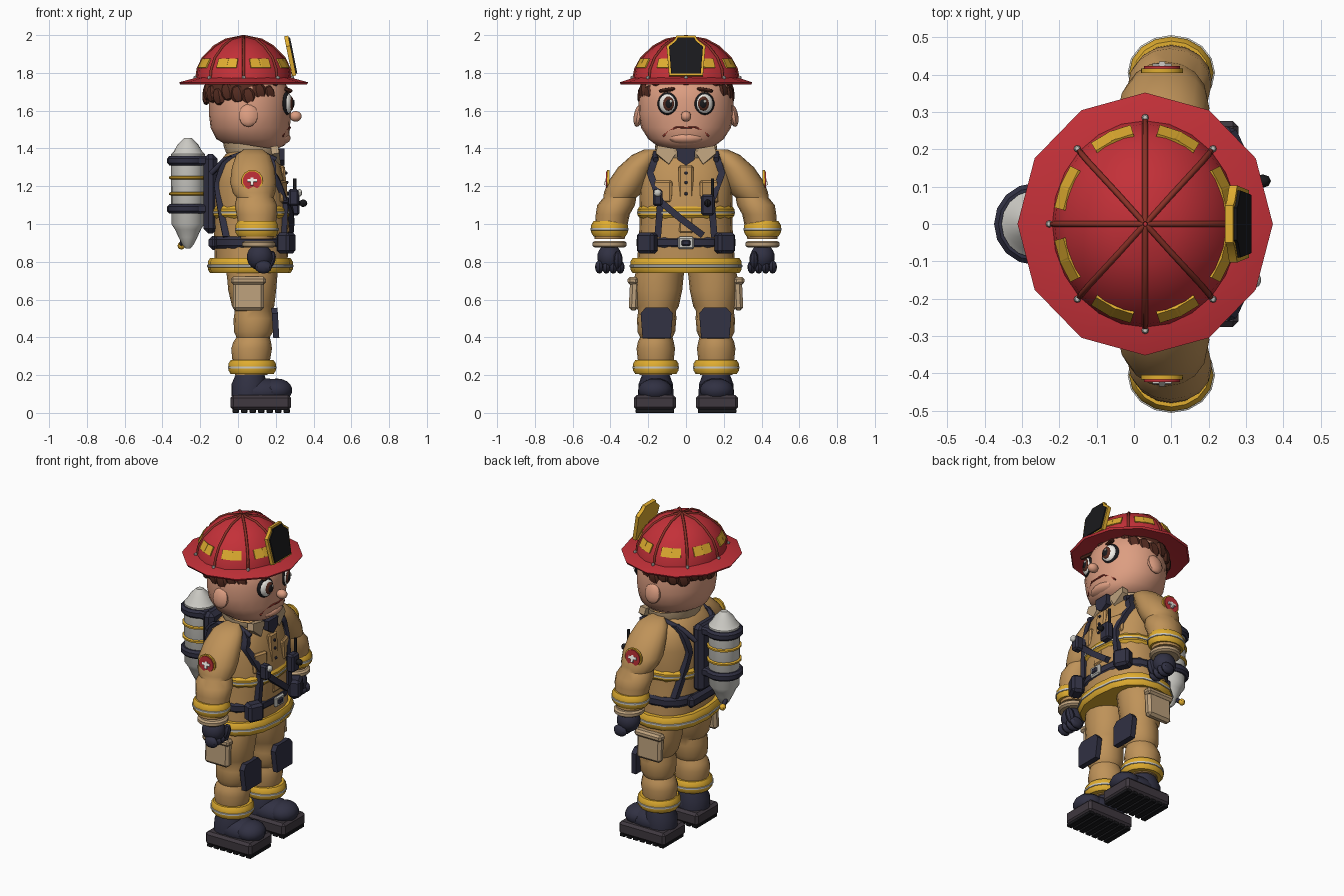
import bpy, bmesh, math
from mathutils import Vector, Matrix, Euler

if "Cube" in bpy.data.objects:
    bpy.data.objects.remove(bpy.data.objects["Cube"])

def mat(name, r, g, b):
    m = bpy.data.materials.new(name); m.diffuse_color = (r, g, b, 1); return m
TAN, BEIGE, DARK = mat('tan', .52, .29, .10), mat('beige', .50, .35, .20), mat('dark', .03, .03, .055)
YEL, SILV, RED = mat('yellow', .75, .42, .03), mat('silver', .60, .59, .55), mat('red', .55, .03, .04)
SKIN, HAIR, BLACK = mat('skin', .72, .34, .22), mat('hair', .09, .025, .015), mat('black', .01, .01, .012)
WHITE, RIB, SOLE = mat('white', .85, .83, .78), mat('rib', .25, .03, .02), mat('sole', .05, .04, .05)

def finish(name, bm, m, loc=(0, 0, 0), rot=(0, 0, 0), scale=(1, 1, 1)):
    bm.transform(Matrix.LocRotScale(Vector(loc), Euler(rot), Vector(scale)))
    bmesh.ops.recalc_face_normals(bm, faces=bm.faces)
    me = bpy.data.meshes.new(name); bm.to_mesh(me); bm.free()
    me.materials.append(m)
    bpy.context.collection.objects.link(bpy.data.objects.new(name, me))

def bridge(name, loops, m):
    """Closed skin over a row of equal point loops."""
    bm = bmesh.new()
    rows = [[bm.verts.new(c) for c in lp] for lp in loops]
    n = len(rows[0])
    for a, b in zip(rows, rows[1:]):
        for i in range(n):
            bm.faces.new((a[i], a[(i + 1) % n], b[(i + 1) % n], b[i]))
    bm.faces.new(rows[0]); bm.faces.new(rows[-1])
    finish(name, bm, m)

def loft(name, rings, m, n=16, p=1.0, tilt=0):
    """Stack of rings (z, cx, cy, rx, ry); tilt drops z towards +x."""
    cs = [(math.cos(2 * math.pi * i / n), math.sin(2 * math.pi * i / n)) for i in range(n)]
    sg = lambda v: math.copysign(abs(v) ** p, v)
    bridge(name, [[(cx + rx * sg(c), cy + ry * sg(s), z - tilt * rx * c) for c, s in cs] for z, cx, cy, rx, ry in rings], m)

def band(name, z0, z1, cx, cy, rx, ry, m, p=1.0, stripe=False):
    h, b = z1 - z0, .012
    loft(name, [(z0 + h * t, cx, cy, rx - d, ry - d) for t, d in ((0, b), (.25, 0), (.75, 0), (1, b))], m, 16, p)
    if stripe:
        band(name + '_silver', z0 + h * .34, z0 + h * .6, cx, cy, rx + .004, ry + .004, SILV, p)

def box(name, loc, size, m, rot=(0, 0, 0), bev=.01):
    bm = bmesh.new(); bmesh.ops.create_cube(bm, size=1)
    bmesh.ops.scale(bm, vec=size, verts=bm.verts)
    if bev:
        bmesh.ops.bevel(bm, geom=bm.edges[:], offset=min(bev, min(size) * .4), segments=1, affect='EDGES')
    finish(name, bm, m, loc, rot)

def ball(name, loc, r, m, rot=(0, 0, 0), u=14, v=9):
    bm = bmesh.new(); bmesh.ops.create_uvsphere(bm, u_segments=u, v_segments=v, radius=1)
    finish(name, bm, m, loc, rot, r)

def plate(name, pts, loc, t, m, rot=(0, 0, 0)):
    """Outline in (y, z), thickened along x."""
    bm = bmesh.new()
    f = bm.faces.new([bm.verts.new((0, y, z)) for y, z in pts])
    ext = bmesh.ops.extrude_face_region(bm, geom=[f])
    bmesh.ops.translate(bm, vec=(t, 0, 0), verts=[v for v in ext['geom'] if isinstance(v, bmesh.types.BMVert)])
    finish(name, bm, m, loc, rot)

def tube(name, pts, r, m):
    cu = bpy.data.curves.new(name, 'CURVE'); cu.dimensions = '3D'
    cu.bevel_depth, cu.bevel_resolution, cu.use_fill_caps = r, 1, True
    s = cu.splines.new('POLY'); s.points.add(len(pts) - 1)
    for q, c in zip(s.points, pts): q.co = (*c, 1)
    cu.materials.append(m)
    bpy.context.collection.objects.link(bpy.data.objects.new(name, cu))

# Jacket body
TORSO = [(.75, .07, 0, .19, .26), (.86, .07, 0, .195, .255), (1.0, .07, 0, .2, .245), (1.1, .07, 0, .2, .245),
         (1.22, .06, 0, .19, .25), (1.32, .06, 0, .165, .23), (1.37, .065, 0, .13, .18), (1.40, .07, 0, .09, .12)]
loft('jacket', TORSO, TAN, 20, .85)

def skin_x(y, z, side):
    for a, b in zip(TORSO, TORSO[1:]):
        if a[0] <= z <= b[0]:
            t = (z - a[0]) / (b[0] - a[0])
            cx, rx, ry = (a[k] + t * (b[k] - a[k]) for k in (1, 3, 4))
            u = min(abs(y) / ry, 1) ** (1 / .85)
            return cx + side * rx * math.sqrt(max(0, 1 - u * u)) ** .85

def strap(name, yz, side, w, off):
    """Flat dark ribbon that hugs the jacket."""
    ks = [Vector(q) for q in yz]
    pts = [a.lerp(b, i / 5) for a, b in zip(ks, ks[1:]) for i in range(5)] + [ks[-1]]
    loops = []
    for i, q in enumerate(pts):
        d = (pts[min(i + 1, len(pts) - 1)] - pts[max(i - 1, 0)]).normalized() * w / 2
        x = skin_x(q.x, q.y, side)
        loops.append([(x + side * o, q.x + s * d.y, q.y - s * d.x) for o, s in ((-.02, -1), (off, -1), (off, 1), (-.02, 1))])
    bridge(name, loops, DARK)

band('hem_band', .74, .82, .065, 0, .225, .295, YEL, .85, True)
band('chest_band', 1.03, 1.095, .07, 0, .211, .256, YEL, .85, True)
band('belt', .87, .935, .065, 0, .208, .262, DARK, .85)
box('buckle', (.285, 0, .9), (.02, .085, .065), SILV)
box('buckle_inset', (.292, 0, .9), (.02, .05, .035), DARK)
box('front_placket', (.246, 0, 1.13), (.03, .08, .36), TAN, (0, -.07, 0))
for z in (1.16, 1.22, 1.27):
    ball('button', (.264 - (z - 1.16) * .08, 0, z), (.008, .009, .009), DARK, u=8, v=5)
# Collar and neck
loft('neck', [(1.36, .08, 0, .1, .11), (1.43, .08, 0, .1, .11)], SKIN)
loft('collar', [(1.35, .07, 0, .13, .15), (1.385, .075, 0, .15, .165), (1.415, .075, 0, .155, .165), (1.38, .08, 0, .1, .11)], BEIGE, tilt=.15)
plate('neck_cloth', [(-.05, .04), (.05, .04), (.045, -.02), (0, -.05), (-.045, -.02)], (.20, 0, 1.36), .045, DARK)
for s in (-1, 1):
    plate('collar_flap', [(s * .04, .03), (s * .15, .05), (s * .16, .01), (s * .09, -.05)], (.18, 0, 1.36), .04, BEIGE, (0, -.15, 0))
# Head and face
loft('head', [(1.395, .1, 0, .10, .10), (1.415, .095, 0, .15, .155), (1.45, .078, 0, .193, .20), (1.51, .065, 0, .21, .238),
              (1.58, .063, 0, .217, .252), (1.66, .063, 0, .217, .25), (1.72, .06, 0, .205, .24), (1.79, .05, 0, .17, .2)], SKIN, 24)
ball('nose', (.305, 0, 1.57), (.033, .028, .028), SKIN)
MOUTH = [(.238, .12, 1.465), (.25, .09, 1.495), (.271, .05, 1.512)]
tube('mouth', MOUTH + [(.276, 0, 1.51)] + [(x, -y, z) for x, y, z in MOUTH[::-1]], .005, RIB)
ball('chin', (.225, 0, 1.455), (.055, .1, .035), SKIN)
for s in (-1, 1):
    for nm, x, y, r, m in (('eye_rim', .257, .098, (.022, .056, .061), BLACK), ('eye_white', .264, .098, (.024, .047, .052), WHITE),
                           ('iris', .278, .095, (.015, .034, .039), HAIR), ('pupil', .286, .092, (.011, .022, .026), BLACK)):
        ball(nm, (x, s * y, 1.637), r, m, (0, 0, s * .35))
    ball('eye_glint', (.296, s * .09 + .01, 1.65), (.004, .008, .008), WHITE, u=8, v=5)
    box('eyebrow', (.262, s * .1, 1.71), (.03, .09, .02), HAIR, (-s * .15, 0, -s * .35))
    ball('ear', (.055, s * .25, 1.575), (.052, .026, .062), SKIN, (s * .2, 0, 0), 10, 7)
loft('hair_cap', [(1.69, .03, 0, .215, .248), (1.78, .04, 0, .20, .235)], HAIR)
for i in range(17):
    a = math.radians(55 + i * 250 / 16)
    ball('hair_lock', (.042 + .21 * math.cos(a), .236 * math.sin(a), 1.70 - .012 * (i % 3)), (.024, .045, .048), HAIR, (.25, 0, a), 6, 5)
for y in (-.15, -.1, -.05, 0, .05, .1, .15):
    ball('fringe', (.235 - abs(y) * .3, y, 1.748), (.025, .03, .026), HAIR, u=6, v=5)
# Helmet
CX = .03
loft('helmet_brim', [(1.752, CX, 0, .20, .22), (1.738, CX, 0, .335, .345), (1.75, CX, 0, .342, .352), (1.775, CX, 0, .25, .275)], RED, 12)
DOME = [(1.765, .25, .278), (1.82, .243, .268), (1.88, .215, .235), (1.94, .155, .17), (1.975, .095, .105), (1.993, .005, .005)]
loft('helmet_dome', [(z, CX, 0, a, b) for z, a, b in DOME], RED, 24)
for i in range(8):
    a = i * math.pi / 4
    tube('helmet_rib', [(CX + rx * math.cos(a), ry * math.sin(a), z) for z, rx, ry in DOME], .008, RIB)
    ball('rib_rivet', (CX + .257 * math.cos(a), .285 * math.sin(a), 1.775), (.01,) * 3, SILV, u=8, v=5)
    for b in (a + .283, a + .503):
        box('helmet_reflector', (CX + .227 * math.cos(b), .249 * math.sin(b), 1.85), (.012, .062, .055), YEL,
            (0, -.47, math.atan2(math.sin(b) / .249, math.cos(b) / .227)), 0)
HALF = [(.09, -.11), (.103, .05), (.06, .085), (.05, .105)]
SHIELD = HALF + [(-y, z) for y, z in HALF[::-1]]
plate('shield_border', SHIELD, (.265, 0, 1.89), .022, YEL, (0, -.2, 0))
plate('shield_face', [(y * .87, z * .9) for y, z in SHIELD], (.27, 0, 1.89), .025, BLACK, (0, -.2, 0))

for s in (-1, 1):
    # Arms
    loft('sleeve', [(1.395, .08, s * .18, .05, .04), (1.365, .08, s * .215, .09, .072), (1.30, .08, s * .265, .112, .095),
                    (1.22, .08, s * .31, .122, .105), (1.165, .085, s * .335, .112, .1), (1.14, .09, s * .35, .098, .087),
                    (1.10, .095, s * .37, .112, .1), (1.05, .1, s * .388, .108, .09), (.92, .1, s * .405, .085, .08)], TAN)
    band('cuff_band', .935, 1.015, .1, s * .405, .113, .097, YEL, stripe=True)
    band('wrist_ring', .875, .91, .11, s * .405, .088, .09, BEIGE)
    ball('glove', (.115, s * .405, .825), (.07, .065, .07), DARK)
    for k in range(4):
        ball('finger', (.135, s * (.348 + .037 * k), .772), (.045, .023, .035), DARK, u=8, v=6)
    ball('thumb', (.17, s * .36, .81), (.028, .025, .05), DARK, (0, .3, 0), 8, 6)
    # Shoulder patch
    for nm, r, d, m in (('patch_edge', .058, .405, YEL), ('patch', .05, .411, RED)):
        plate(nm, [(r * math.cos(i * math.pi / 6), r * math.sin(i * math.pi / 6)) for i in range(12)],
              (.075, s * d, 1.23), .012 * s, m, (s * .3, 0, math.pi / 2))
    for sz in ((.052, .012, .016), (.016, .012, .052)):
        box('patch_cross', (.075, s * .422, 1.23), sz, WHITE, (s * .3, 0, 0), 0)
    # Legs
    loft('trouser_leg', [(.2, .07, s * .16, .085, .085), (.28, .07, s * .16, .1, .095), (.34, .072, s * .16, .108, .102),
                         (.375, .075, s * .16, .1, .095), (.40, .08, s * .157, .088, .086), (.43, .082, s * .157, .104, .1),
                         (.50, .085, s * .155, .108, .104), (.54, .083, s * .153, .1, .1), (.565, .08, s * .152, .112, .114),
                         (.65, .075, s * .147, .127, .127), (.72, .075, s * .143, .133, .13), (.78, .07, s * .13, .14, .125)], TAN)
    band('ankle_band', .205, .28, .075, s * .16, .125, .12, YEL, stripe=True)
    plate('knee_pad', [(-.075, -.08), (.075, -.08), (.085, .05), (.06, .08), (-.06, .08), (-.085, .05)],
          (.182, s * .155, .475), .032, DARK, (0, -.06, 0))
    box('cargo_pocket', (.055, s * .275, .62), (.165, .05, .155), BEIGE, (s * .05, 0, 0), .015)
    box('pocket_flap', (.055, s * .282, .7), (.185, .055, .04), BEIGE, (s * .05, 0, 0), .012)
    # Boots
    loft('boot_shaft', [(.09, .055, s * .16, .09, .092), (.15, .06, s * .16, .095, .092), (.22, .065, s * .16, .07, .066)], DARK)
    ball('boot_foot', (.12, s * .16, .11), (.155, .095, .075), DARK)
    ball('boot_toe', (.205, s * .163, .12), (.085, .09, .062), DARK)
    box('boot_sole', (.12, s * .165, .055), (.32, .222, .08), SOLE, bev=.015)
    for k in range(7):
        box('sole_tread', (-.013 + k * .045, s * .165, .01), (.034, .205, .02), BLACK, bev=.003)
    # Harness
    strap('front_strap', [(s * .16, 1.36), (s * .19, 1.27), (s * .135, 1.12), (s * .15, .93)], 1, .035, .018)
    strap('back_strap', [(s * .15, 1.36), (s * .13, 1.2), (s * .2, .93)], -1, .04, .015)
    tube('shoulder_strap', [(.2, s * .16, 1.34), (.13, s * .165, 1.375), (.03, s * .165, 1.375), (-.07, s * .14, 1.34), (-.14, s * .1, 1.27)], .015, DARK)
    box('belt_pouch', (.255, s * .205, .9), (.075, .1, .11), DARK, (0, 0, s * .45), .015)
    box('chest_pocket', (.23, s * .12, 1.17), (.04, .1, .12), TAN, (0, -.05, s * .3))
# Radio, lamp and hose
box('radio', (.30, .115, 1.10), (.05, .07, .11), DARK)
ball('radio_knob', (.345, .115, 1.11), (.022, .018, .02), BLACK, u=8, v=6)
tube('radio_antenna', [(.30, .14, 1.14), (.30, .14, 1.24)], .009, BLACK)
box('lamp', (.295, -.15, 1.14), (.055, .05, .09), DARK)
ball('lamp_lens', (.325, -.15, 1.165), (.016, .02, .02), SILV, u=10, v=6)
strap('air_hose', [(-.15, 1.13), (-.03, 1.03), (.09, .94)], 1, .035, .028)
# Air tank on its back frame
box('tank_frame', (-.145, 0, 1.16), (.075, .21, .42), DARK, bev=.025)
box('lumbar_pad', (-.13, 0, .9), (.05, .32, .075), DARK, bev=.02)
TX = -.265
loft('air_tank', [(z, TX, 0, r, r) for z, r in ((.87, .012), (.89, .03), (.93, .05), (.97, .068), (1.0, .088), (1.37, .09),
                                                (1.385, .075), (1.42, .055), (1.455, .02))], SILV, 18)
for z in (1.08, 1.335):
    band('tank_clamp', z - .025, z + .025, TX, 0, .11, .11, DARK)
    box('clamp_arm', (-.2, 0, z), (.08, .18, .05), DARK)
for z in (1.16, 1.245):
    band('tank_stripe', z - .01, z + .01, TX, 0, .1, .1, YEL)
tube('tank_valve', [(TX, 0, .93), (TX - .03, .03, .91), (TX - .035, .06, .89)], .013, DARK)
ball('valve_knob', (TX - .035, .065, .885), (.02,) * 3, YEL, u=8, v=6)
# Soft shading with crisp edges
for o in bpy.context.scene.objects:
    o.select_set(o.type == 'MESH')
bpy.context.view_layer.objects.active = bpy.data.objects['jacket']
bpy.ops.object.shade_smooth_by_angle(angle=math.radians(35))

for m in bpy.data.materials:
    if m.users and not m.is_grease_pencil:
        m.use_nodes = True
        m.node_tree.nodes["Principled BSDF"].inputs["Base Color"].default_value = m.diffuse_color
